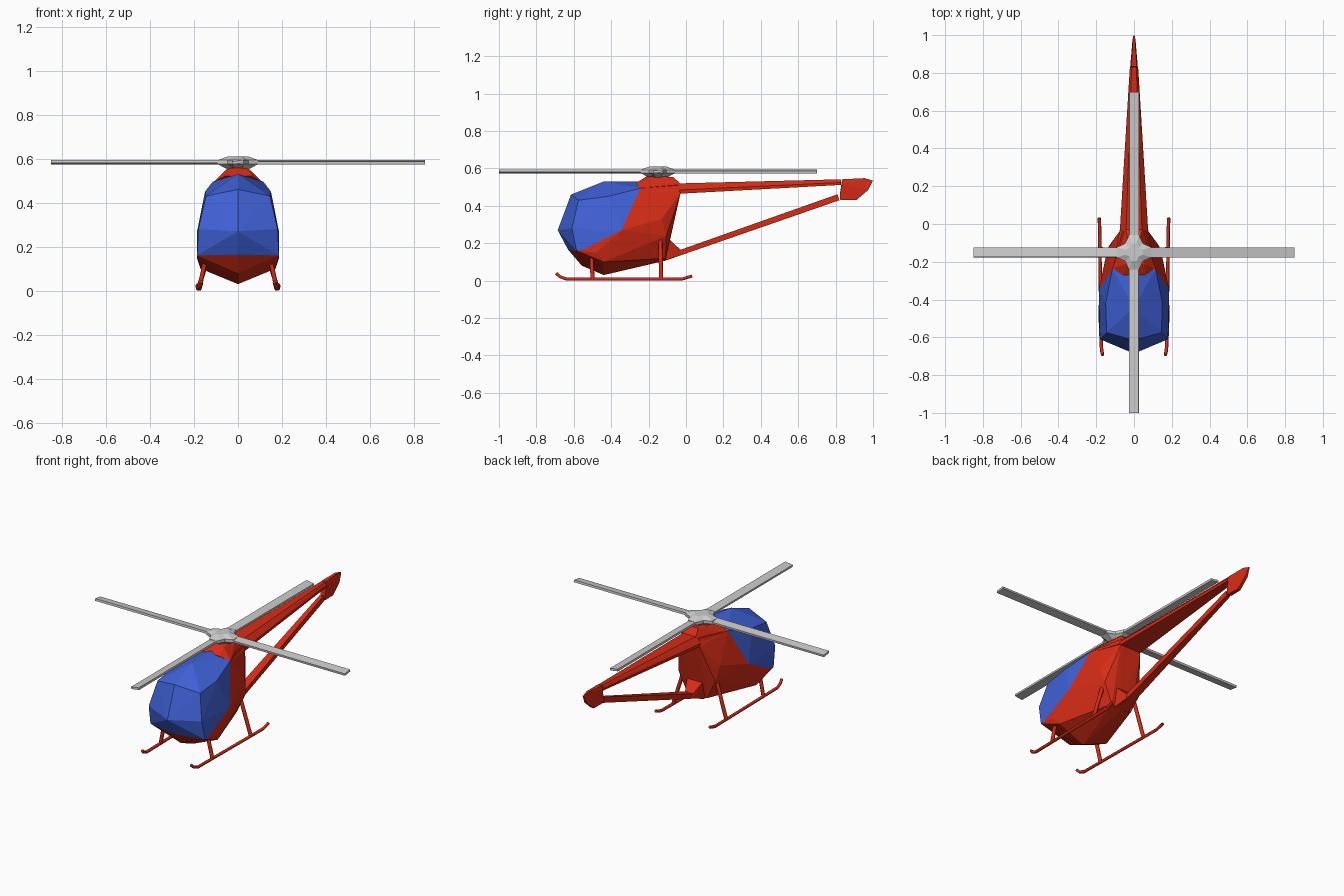
import bpy, bmesh, math
from mathutils import Vector, Matrix

if "Cube" in bpy.data.objects:
    bpy.data.objects.remove(bpy.data.objects["Cube"])


def colour(name, rgb):
    m = bpy.data.materials.new(name)
    m.diffuse_color = (*rgb, 1)
    m.use_nodes = True
    m.node_tree.nodes["Principled BSDF"].inputs["Base Color"].default_value = m.diffuse_color
    return m


RED = colour("red", (0.68, 0.025, 0.008))
BLUE = colour("blue", (0.05, 0.12, 0.68))


def finish(bm, name, mats=()):
    bmesh.ops.recalc_face_normals(bm, faces=bm.faces)
    me = bpy.data.meshes.new(name)
    bm.to_mesh(me)
    bm.free()
    for m in mats:
        me.materials.append(m)
    ob = bpy.data.objects.new(name, me)
    bpy.context.collection.objects.link(ob)
    return ob


def hull(points):
    """Flat-faced solid around points mirrored in x."""
    bm = bmesh.new()
    for x, y, z in points:
        for s in ((1, -1) if x else (1,)):
            bm.verts.new((s * x, y, z))
    bmesh.ops.convex_hull(bm, input=bm.verts[:])
    loose = [v for v in bm.verts if not v.link_faces]
    bmesh.ops.delete(bm, geom=loose, context='VERTS')
    bmesh.ops.dissolve_limit(bm, angle_limit=0.03, verts=bm.verts[:], edges=bm.edges[:])
    return bm


# Cabin: faceted pod, cut along the canopy line and coloured
cabin = hull([
    (0, -.686, .27), (0, -.615, .46), (0, -.44, .53), (0, -.245, .53),
    (0, -.63, .165), (0, -.557, .08), (0, -.44, .03), (0, -.11, .107),
    (.145, -.575, .43), (.15, -.42, .45), (.115, -.24, .495),
    (.18, -.61, .28), (.186, -.585, .16), (.186, -.345, .27),
    (.17, -.44, .10), (.187, -.48, .15),
    (.125, -.105, .24), (.07, -.11, .12), (.14, -.13, .33),
    (.07, -.03, .465), (.06, -.04, .51)])
planes = [(Vector((0, -.58, .15)), Vector((0, -.12, .235))),
          (Vector((0, -.345, .27)), Vector((0, -.23, .105))),
          (Vector((0, 0, .16)), Vector((0, 0, 1)))]
for co, no in planes:
    bmesh.ops.bisect_plane(cabin, geom=cabin.verts[:] + cabin.edges[:] + cabin.faces[:],
                           plane_co=co, plane_no=no)
for f in cabin.faces:
    c = f.calc_center_median()
    f.material_index = int(all((c - co).dot(no) > 0 for co, no in planes))
finish(cabin, "cabin", (RED, BLUE))

# Mast fairing, tail boom, fin and lower strut
red_parts = {
    "mast_fairing": [(.115, -.235, .49), (.06, -.27, .52), (.055, -.215, .55),
                     (.035, -.07, .555), (.03, -.21, .558), (.075, -.03, .47), (.045, -.03, .52)],
    "tail_boom": [(.072, -.035, .465), (.075, -.035, .485), (.042, -.035, .52),
                  (.02, .83, .512), (.022, .83, .525), (.012, .83, .542)],
    "tail_fin": [(.014, .80, .46), (.014, .825, .432), (.01, .91, .43), (.008, .975, .485),
                 (.003, .999, .535), (.007, .955, .548), (.014, .835, .542), (.02, .835, .52)],
    "lower_strut": [(.028, -.11, .107), (.028, -.03, .165), (.012, .82, .43), (.012, .81, .462)],
    "strut_root": [(.06, -.107, .24), (.045, -.085, .187), (.028, -.03, .165),
                   (.028, -.03, .137), (.05, -.11, .108)],
}
# keep the fin's front edge clear of the open gap
red_parts["tail_fin"][0] = (.014, .822, .46)
for name, pts in red_parts.items():
    finish(hull(pts), name, (RED,))


# Landing gear: six-sided tubes on both sides
def tube(name, pts, r):
    cu = bpy.data.curves.new(name, 'CURVE')
    cu.dimensions = '3D'
    cu.bevel_depth = r
    cu.bevel_resolution = 1
    cu.use_fill_caps = True
    sp = cu.splines.new('POLY')
    sp.points.add(len(pts) - 1)
    for p, co in zip(sp.points, pts):
        p.co = (*co, 1)
    cu.materials.append(RED)
    bpy.context.collection.objects.link(bpy.data.objects.new(name, cu))


for s, side in ((1, "right"), (-1, "left")):
    tube(side + "_skid", [(s * .166, -.693, .04), (s * .17, -.675, .022), (s * .174, -.64, .009),
                          (s * .182, -.02, .009), (s * .184, .032, .025)], .009)
    tube(side + "_front_leg", [(s * .176, -.50, .01), (s * .145, -.505, .15)], .011)
    tube(side + "_rear_leg", [(s * .18, -.133, .01), (s * .105, -.138, .25)], .011)

# Rotor hub: four-armed star lofted through scaled rings
CENTRE = Vector((0, -.15, 0))
outline = [Matrix.Rotation(k * math.pi / 2, 3, 'Z') @ Vector(p)
           for k in range(4) for p in ((.092, -.026, 0), (.092, .026, 0), (.047, .047, 0))]
bm = bmesh.new()
rings = [[bm.verts.new(CENTRE + p * scale + Vector((0, 0, z))) for p in outline]
         for scale, z in ((.45, .548), (1, .575), (1, .593), (.5, .61))]
for a, b in zip(rings, rings[1:]):
    for i in range(12):
        j = (i + 1) % 12
        bm.faces.new((a[i], a[j], b[j], b[i]))
bm.faces.new(rings[0][::-1])
bm.faces.new(rings[-1])
finish(bm, "rotor_hub")

# Rotor blades: four thin, slightly pitched slabs
for k in range(4):
    bm = bmesh.new()
    bmesh.ops.create_cube(bm, size=1, matrix=(
        Matrix.Translation(CENTRE + Vector((0, 0, .584)))
        @ Matrix.Rotation(k * math.pi / 2, 4, 'Z') @ Matrix.Translation((.455, 0, 0))
        @ Matrix.Rotation(math.radians(8), 4, 'X') @ Matrix.Diagonal((.79, .052, .013, 1))))
    finish(bm, f"rotor_blade_{k + 1}")
